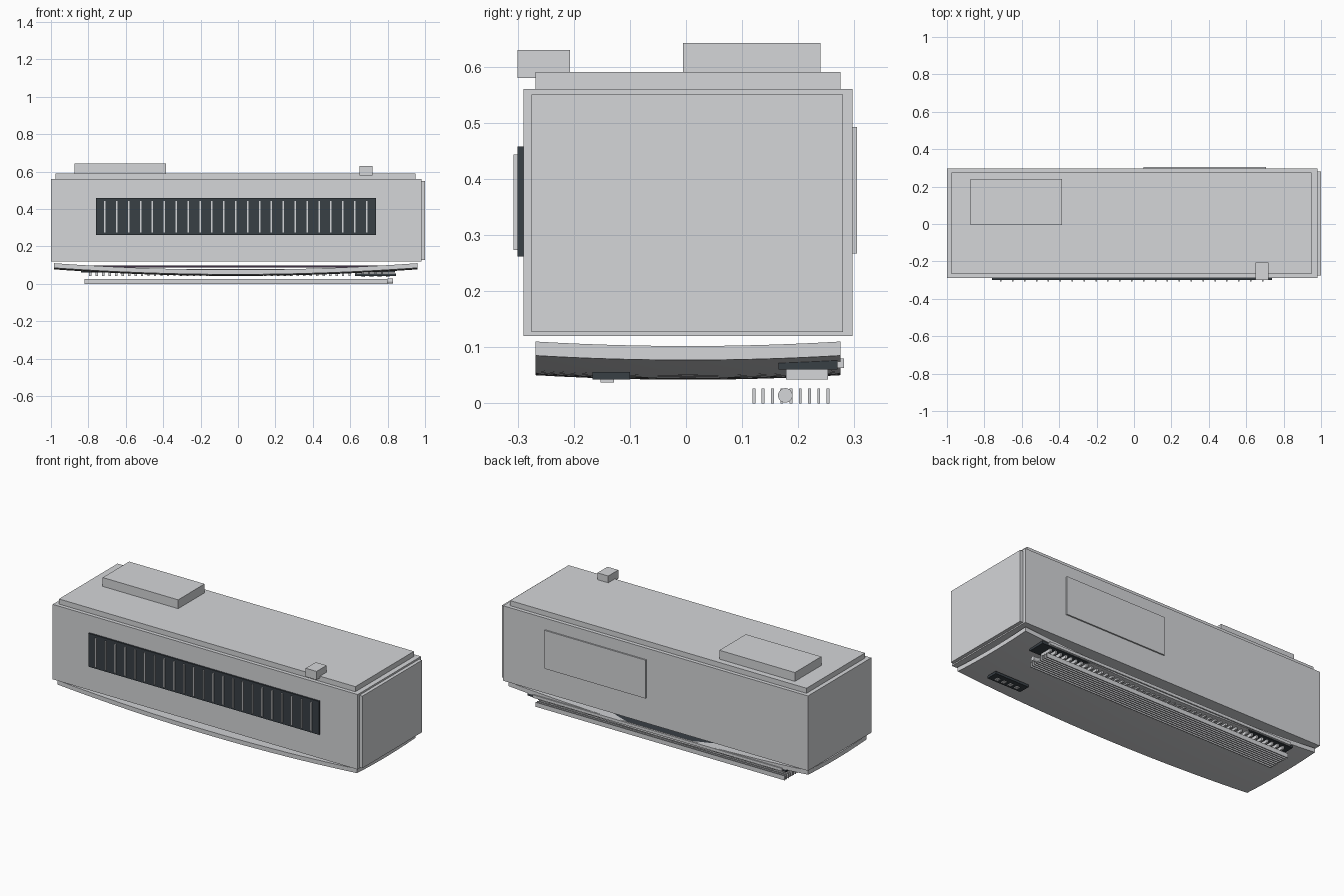
import bpy, bmesh

default = bpy.data.objects.get("Cube")
if default:
    bpy.data.objects.remove(default, do_unlink=True)


def material(name, rgb):
    m = bpy.data.materials.new(name)
    m.use_nodes = True
    m.diffuse_color = (*rgb, 1)
    m.node_tree.nodes["Principled BSDF"].inputs["Base Color"].default_value = (*rgb, 1)
    return m


light = material("light_grey", (0.66, 0.67, 0.69))
dark = material("dark_slate", (0.04, 0.05, 0.06))
purple = material("dark_purple", (0.05, 0.03, 0.06))


def finish(name, bm, mat):
    bmesh.ops.recalc_face_normals(bm, faces=bm.faces)
    mesh = bpy.data.meshes.new(name)
    bm.to_mesh(mesh)
    bm.free()
    mesh.materials.append(mat)
    ob = bpy.data.objects.new(name, mesh)
    bpy.context.collection.objects.link(ob)
    return ob


def add_box(bm, xs, ys, zs):
    verts = bmesh.ops.create_cube(bm, size=1)["verts"]
    for v in verts:
        v.co = [(a + b) / 2 + c * (b - a) for c, (a, b) in zip(v.co, (xs, ys, zs))]


def box(name, xs, ys, zs, mat=light):
    bm = bmesh.new()
    add_box(bm, xs, ys, zs)
    return finish(name, bm, mat)


def row_x(name, first, last, count, width, ys, zs, mat=light):
    """A row of equal boxes spread along x."""
    bm = bmesh.new()
    for i in range(count):
        x = first + (last - first) * i / (count - 1)
        add_box(bm, (x - width / 2, x + width / 2), ys, zs)
    return finish(name, bm, mat)


# Casing
box("main_body", (-1, 0.98), (-0.29, 0.297), (0.12, 0.56))
box("side_panel", (0.98, 1), (-0.275, 0.28), (0.127, 0.55))
box("top_plate", (-0.975, 0.95), (-0.268, 0.275), (0.56, 0.59))
box("top_junction_box", (-0.875, -0.385), (-0.005, 0.24), (0.59, 0.642))
box("small_top_block", (0.65, 0.72), (-0.3, -0.207), (0.58, 0.63))
box("back_panel", (0.05, 0.705), (0.297, 0.305), (0.267, 0.492))

# Front intake grille
box("grille_backing", (-0.76, 0.737), (-0.3, -0.29), (0.262, 0.458), dark)
row_x("grille_bars", -0.712, 0.688, 23, 0.008, (-0.307, -0.3), (0.273, 0.443))

# Lower cover, bowed downward along both axes
bm = bmesh.new()
bmesh.ops.create_grid(bm, x_segments=32, y_segments=12, size=1)
for v in bm.verts:
    u, w = v.co.x, v.co.y
    v.co = (-0.0125 + 0.9725 * u, 0.0035 + 0.2715 * w,
            0.042 + 0.035 * u * u + 0.008 * w * w)
bottom = bm.faces[:]
top = bmesh.ops.extrude_face_region(bm, geom=bottom, use_keep_orig=True)
for v in top["geom"]:
    if isinstance(v, bmesh.types.BMVert):
        v.co.z += 0.025
cover = finish("lower_cover", bm, light)
bpy.context.view_layer.objects.active = cover
cover.select_set(True)
bpy.ops.object.shade_smooth_by_angle(angle=0.5)
cover.select_set(False)

# Plate in the gap between cover and casing
box("inner_plate", (-0.85, 0.82), (-0.2, 0.2), (0.087, 0.098), purple)

# Air outlet with upright vanes
box("outlet_recess", (-0.84, 0.84), (0.165, 0.27), (0.06, 0.076), dark)
row_x("outlet_vanes", -0.79, 0.77, 46, 0.012, (0.178, 0.253), (0.042, 0.06))
box("outlet_back_strip", (-0.82, 0.8), (0.27, 0.282), (0.063, 0.08))

# Long louver blades and their pivot
bm = bmesh.new()
for i in range(9):
    y = 0.121 + 0.0165 * i
    add_box(bm, (-0.82, 0.8), (y - 0.0025, y + 0.0025), (0, 0.026))
finish("louver_blades", bm, light)
bpy.ops.mesh.primitive_cylinder_add(vertices=24, radius=0.013, depth=0.03,
                                    location=(0.815, 0.177, 0.014),
                                    rotation=(0, 1.5708, 0))
pivot = bpy.context.object
pivot.name = "louver_pivot"
pivot.data.materials.append(light)

# Control panel under the front corner
box("control_panel", (0.625, 0.845), (-0.167, -0.1), (0.042, 0.056), dark)
row_x("control_buttons", 0.67, 0.8, 4, 0.02, (-0.152, -0.128), (0.037, 0.043))
